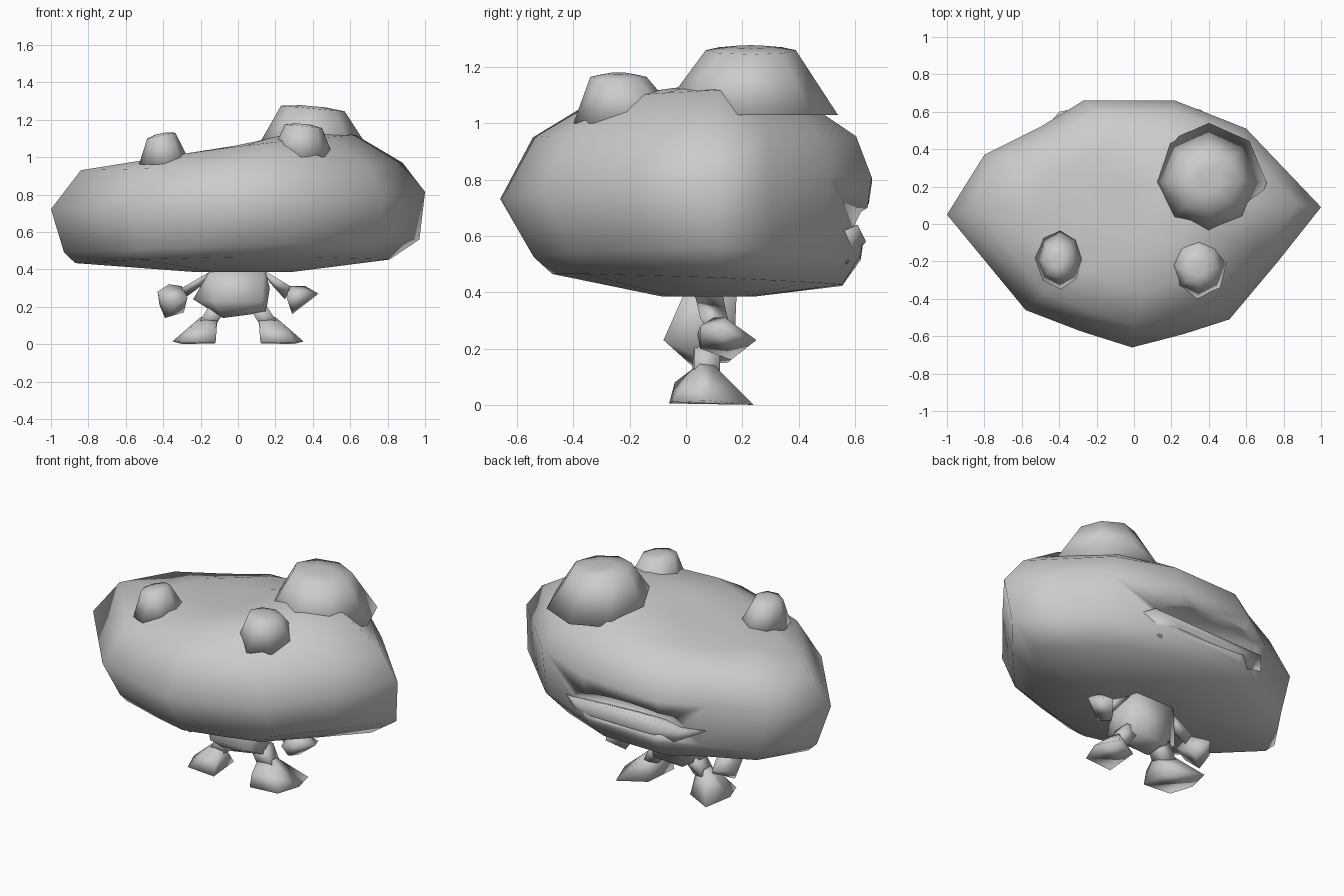
import bpy, bmesh
from mathutils import Matrix, Vector

if "Cube" in bpy.data.objects:
    bpy.data.objects.remove(bpy.data.objects["Cube"])


def finish(name, bm):
    bmesh.ops.recalc_face_normals(bm, faces=bm.faces)
    me = bpy.data.meshes.new(name)
    bm.to_mesh(me)
    bm.free()
    for p in me.polygons:
        p.use_smooth = True
    ob = bpy.data.objects.new(name, me)
    bpy.context.collection.objects.link(ob)
    return ob


def loft(name, rings):
    bm = bmesh.new()
    loops = [[bm.verts.new(p) for p in r] for r in rings]
    n = len(loops[0])
    for a, b in zip(loops, loops[1:]):
        for i in range(n):
            j = (i + 1) % n
            bm.faces.new((a[i], a[j], b[j], b[i]))
    bm.faces.new(loops[0][::-1])
    bm.faces.new(loops[-1])
    return finish(name, bm)


def hull(name, pts):
    bm = bmesh.new()
    for p in pts:
        bm.verts.new(p)
    res = bmesh.ops.convex_hull(bm, input=bm.verts)
    junk = {g for g in res["geom_interior"] + res["geom_unused"]
            if isinstance(g, bmesh.types.BMVert)}
    bmesh.ops.delete(bm, geom=list(junk), context='VERTS')
    return finish(name, bm)


# Head: one irregular outline, scaled, shifted and tilted level by level
outline = [(-1, .05), (-.58, -.46), (-.28, -.575), (-.01, -.66), (.26, -.59), (.51, -.51),
           (.77, -.2), (1, .09), (.8, .3), (.6, .51), (.22, .66), (-.27, .66), (-.5, .52), (-.8, .37)]
# sx, sy, cx, cy, z, tilt x, tilt y
levels = [(.25, .25, .03, .08, .385, 0, 0),
          (.84, .78, -.03, .04, .445, .01, -.03),
          (.95, .88, .02, .04, .525, .035, 0),
          (1, 1, 0, 0, .765, .045, .05),
          (.86, .87, .02, .03, .95, .02, 0),
          (.58, .62, .05, .05, 1.05, .07, -.02),
          (.25, .25, .1, .05, 1.085, .06, 0)]
head = loft("head", [[(x * sx + cx, y * sy + cy, z + tx * x + ty * y) for x, y in outline]
                     for sx, sy, cx, cy, z, tx, ty in levels])

# Mouth recess on the back (+y) side
bm = bmesh.new()
bmesh.ops.create_uvsphere(bm, u_segments=12, v_segments=6, radius=1)
bmesh.ops.transform(bm, verts=bm.verts, matrix=Matrix.Translation((-.05, .68, .64))
                    @ Matrix.Diagonal((.42, .2, .09, 1)))
cutter = finish("mouth_cutter", bm)
cutter.hide_render = True
cutter.hide_viewport = True
mod = head.modifiers.new("mouth", 'BOOLEAN')
mod.operation = 'DIFFERENCE'
mod.object = cutter

# Lower lip under the mouth
hull("lower_lip", [(-.52, .46, .6), (-.4, .6, .63), (-.2, .64, .58), (.2, .64, .58), (.36, .61, .64),
                   (.45, .52, .6), (.3, .57, .5), (-.3, .57, .5), (0, .45, .5)])


# Bumps on top: rounded eight-sided frustums
def bump(name, base, base_r, top, top_r, slope):
    ring = [(1, 0), (.7, .7), (0, 1), (-.7, .7), (-1, 0), (-.7, -.7), (0, -1), (.7, -.7)]
    rings = []
    for c, r, k in ((base, base_r, 0), (top, top_r, slope)):
        rings.append([(c[0] + r[0] * u, c[1] + r[1] * v, c[2] + k * u) for u, v in ring])
    c = Vector(top) + Vector((0, 0, .012))
    rings.append([(c.x + top_r[0] * .4 * u, c.y + top_r[1] * .4 * v, c.z + slope * .4 * u)
                  for u, v in ring])
    return loft(name, rings)


bump("large_bump", (.4, .22, 1.03), (.31, .32), (.4, .23, 1.26), (.17, .16), -.015)
bump("front_bump", (.34, -.2, 1.0), (.17, .2), (.35, -.24, 1.165), (.1, .1), -.01)
bump("side_bump", (-.39, -.18, .96), (.14, .17), (-.41, -.2, 1.115), (.075, .09), .015)

# Body
hull("body", [(-.14, .0, .41), (.14, .0, .41), (-.13, .18, .4), (.13, .18, .4),
              (-.24, .06, .24), (.17, .04, .3), (-.13, -.08, .23), (.13, -.08, .23),
              (-.08, .02, .14), (.15, .04, .17), (-.08, .15, .15), (.1, .17, .17)])

# Arms and hands
hull("left_arm", [(-.13, .03, .4), (-.13, .13, .4), (-.17, .08, .33), (-.3, .06, .3),
                  (-.3, .14, .3), (-.28, .1, .25)])
hull("left_hand", [(-.37, .1, .32), (-.43, .06, .28), (-.42, .14, .21), (-.39, .09, .14),
                   (-.29, .16, .17), (-.27, .03, .25), (-.3, .1, .31), (-.34, .24, .23),
                   (-.34, .03, .2)])
hull("right_arm", [(.13, .03, .4), (.13, .13, .39), (.17, .08, .33), (.28, .05, .31),
                   (.28, .15, .3), (.25, .09, .24)])
hull("right_hand", [(.43, .12, .27), (.29, .16, .16), (.3, .05, .2), (.26, .04, .25),
                    (.27, .1, .31), (.36, .25, .23), (.35, .05, .28), (.36, .14, .31)])

# Legs with feet
for side, s in (("left", -1), ("right", 1)):
    hull(side + "_foot", [(s * x, y, z) for x, y, z in (
        (.12, -.06, 0.005), (.3, -.05, 0.01), (.35, .08, 0.015), (.3, .24, 0), (.14, .16, 0.005),
        (.12, -.04, .08), (.26, .0, .08), (.24, .12, .09), (.11, .04, .14), (.2, .05, .145),
        (.19, .1, .14))])
    hull(side + "_leg", [(s * x, y, z) for x, y, z in (
        (.05, .03, .21), (.15, .03, .21), (.15, .12, .21), (.05, .12, .21),
        (.12, .02, .1), (.22, .03, .1), (.2, .12, .1), (.12, .1, .1))])
